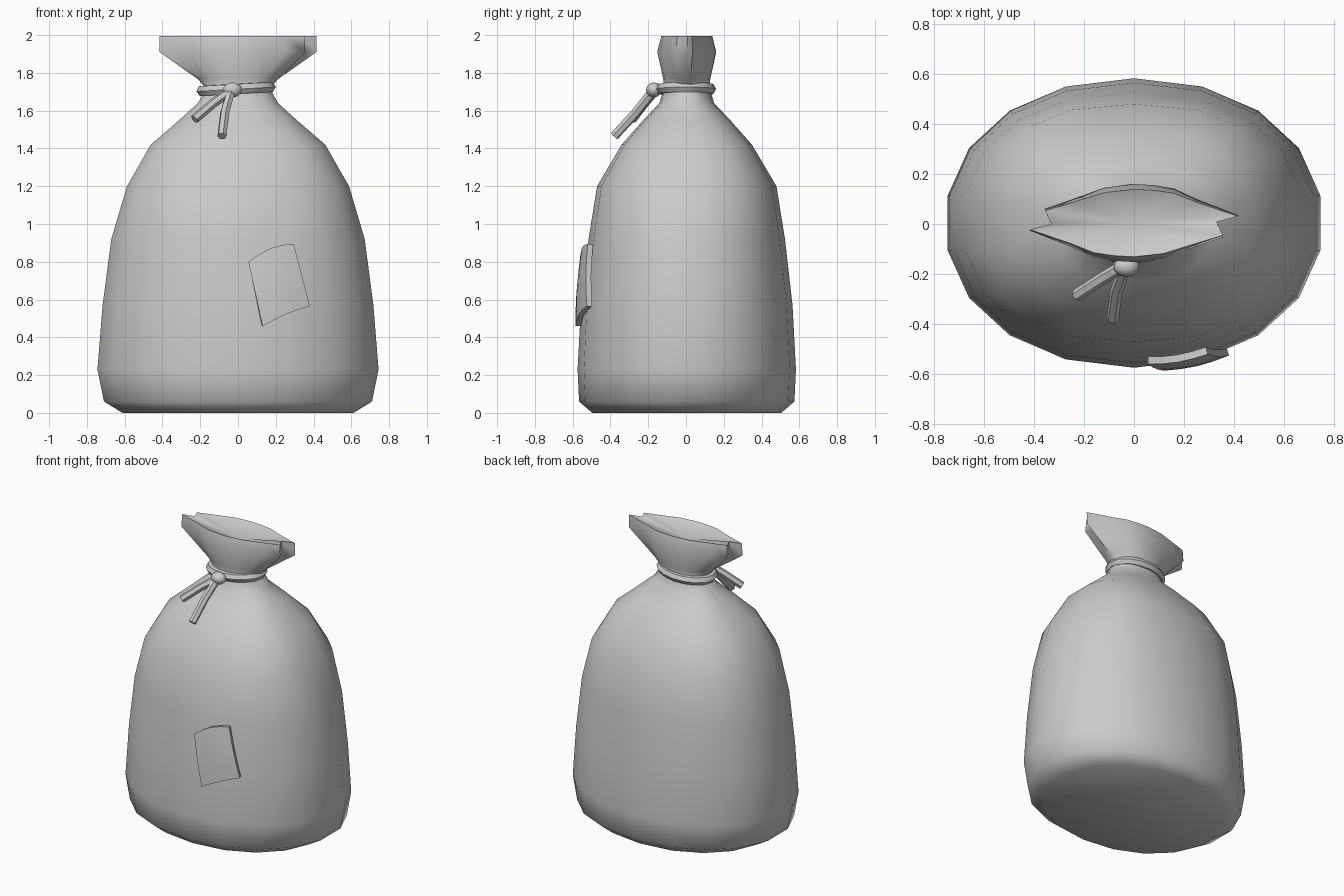
import bpy, bmesh, math
from mathutils import Vector

cube = bpy.data.objects.get("Cube")
if cube:
    bpy.data.objects.remove(cube, do_unlink=True)

grey = bpy.data.materials.new("plain_grey")
grey.use_nodes = True
grey.diffuse_color = (0.6, 0.6, 0.6, 1)
grey.node_tree.nodes["Principled BSDF"].inputs["Base Color"].default_value = (0.6, 0.6, 0.6, 1)


def activate(obj):
    bpy.ops.object.select_all(action='DESELECT')
    obj.select_set(True)
    bpy.context.view_layer.objects.active = obj


def finish(obj, angle):
    activate(obj)
    bpy.ops.object.shade_smooth_by_angle(angle=math.radians(angle))


def add_object(name, data):
    obj = bpy.data.objects.new(name, data)
    bpy.context.collection.objects.link(obj)
    data.materials.append(grey)
    return obj


def rope(name, points, radius, closed=False):
    curve = bpy.data.curves.new(name, 'CURVE')
    curve.dimensions = '3D'
    curve.bevel_depth = radius
    curve.bevel_resolution = 1
    curve.use_fill_caps = True
    spline = curve.splines.new('POLY')
    spline.points.add(len(points) - 1)
    for p, co in zip(spline.points, points):
        p.co = (*co, 1)
    spline.use_cyclic_u = closed
    obj = add_object(name, curve)
    activate(obj)
    bpy.ops.object.convert(target='MESH')
    finish(bpy.context.object, 50)


def rounded(value, power):
    return math.copysign(abs(value) ** power, value)


# Sack: rings of (height, half width, half depth, roundness)
SIDES = 18
rings = [
    (0.0, 0.62, 0.50, 0.95), (0.06, 0.72, 0.57, 0.95), (0.23, 0.755, 0.578, 0.95),
    (0.57, 0.727, 0.56, 0.93), (0.92, 0.68, 0.52, 0.88), (1.2, 0.595, 0.475, 0.8),
    (1.42, 0.467, 0.345, 0.73), (1.55, 0.315, 0.23, 0.77), (1.64, 0.215, 0.145, 0.9),
    (1.72, 0.17, 0.12, 1), (1.77, 0.22, 0.125, 1.05),
]
bm = bmesh.new()
loops = []
for z, rx, ry, power in rings:
    angles = [math.tau * k / SIDES for k in range(SIDES)]
    loops.append([bm.verts.new((rx * rounded(math.sin(a), power),
                                ry * rounded(math.cos(a), power) + 0.004, z))
                  for a in angles])

# Gathered mouth: half an outline with a fold at its end, turned half round
half = [(0, 0.15), (0.08, 0.145), (0.16, 0.132), (0.25, 0.092), (0.415, 0.03),
        (0.33, 0.005), (0.355, -0.055), (0.25, -0.09), (0.12, -0.135)]
outline = half + [(-x, -y) for x, y in half]
for z, depth in ((1.91, 1.04), (1.995, 0.9)):
    loops.append([bm.verts.new((x, y * depth + 0.004, z)) for x, y in outline])

for lower, upper in zip(loops, loops[1:]):
    for k in range(SIDES):
        n = (k + 1) % SIDES
        bm.faces.new((lower[k], lower[n], upper[n], upper[k]))
bm.faces.new(loops[0])
middle = bm.verts.new((0, 0, 1.93))
for k in range(SIDES):
    bm.faces.new((loops[-1][k], loops[-1][(k + 1) % SIDES], middle))
bmesh.ops.recalc_face_normals(bm, faces=bm.faces)
mesh = bpy.data.meshes.new("sack")
bm.to_mesh(mesh)
bm.free()
finish(add_object("sack", mesh), 60)

# Tie around the neck, with a knot and two loose ends
tie = []
for k in range(16):
    a = math.tau * k / 16
    tie.append((0.18 * math.cos(a) - 0.01, 0.13 * math.sin(a), 1.715 + 0.01 * math.cos(a)))
rope("neck_tie", tie, 0.03, closed=True)
rope("short_tie_end", [(-0.03, -0.16, 1.71), (-0.13, -0.22, 1.64), (-0.23, -0.285, 1.555)], 0.025)
rope("long_tie_end", [(-0.035, -0.17, 1.71), (-0.07, -0.265, 1.59), (-0.085, -0.38, 1.465)], 0.025)

bpy.ops.mesh.primitive_uv_sphere_add(segments=10, ring_count=6, location=(-0.03, -0.17, 1.71))
knot = bpy.context.object
knot.name = "knot"
knot.scale = (0.053, 0.042, 0.04)
knot.data.materials.append(grey)
finish(knot, 60)

# Curved patch on the front
bottom = Vector((0.13, -0.585, 0.46)), Vector((0.38, -0.525, 0.565))
top = Vector((0.055, -0.56, 0.80)), Vector((0.295, -0.52, 0.895))
STEPS = 4
bm = bmesh.new()
grid = []
for j in range(STEPS + 1):
    v = j / STEPS
    row = []
    for i in range(STEPS + 1):
        u = i / STEPS
        p = bottom[0].lerp(bottom[1], u).lerp(top[0].lerp(top[1], u), v)
        p += Vector((0, -0.012, 0.01 + 0.015 * v)) * math.sin(math.pi * u)
        p.y -= 0.008 * math.sin(math.pi * v)
        row.append(bm.verts.new(p))
    grid.append(row)
for r0, r1 in zip(grid, grid[1:]):
    for i in range(STEPS):
        bm.faces.new((r0[i], r0[i + 1], r1[i + 1], r1[i]))
mesh = bpy.data.meshes.new("patch")
bm.to_mesh(mesh)
bm.free()
patch = add_object("patch", mesh)
solid = patch.modifiers.new("thickness", 'SOLIDIFY')
solid.thickness = 0.03
solid.offset = -1
activate(patch)
bpy.ops.object.modifier_apply(modifier=solid.name)
finish(patch, 40)
